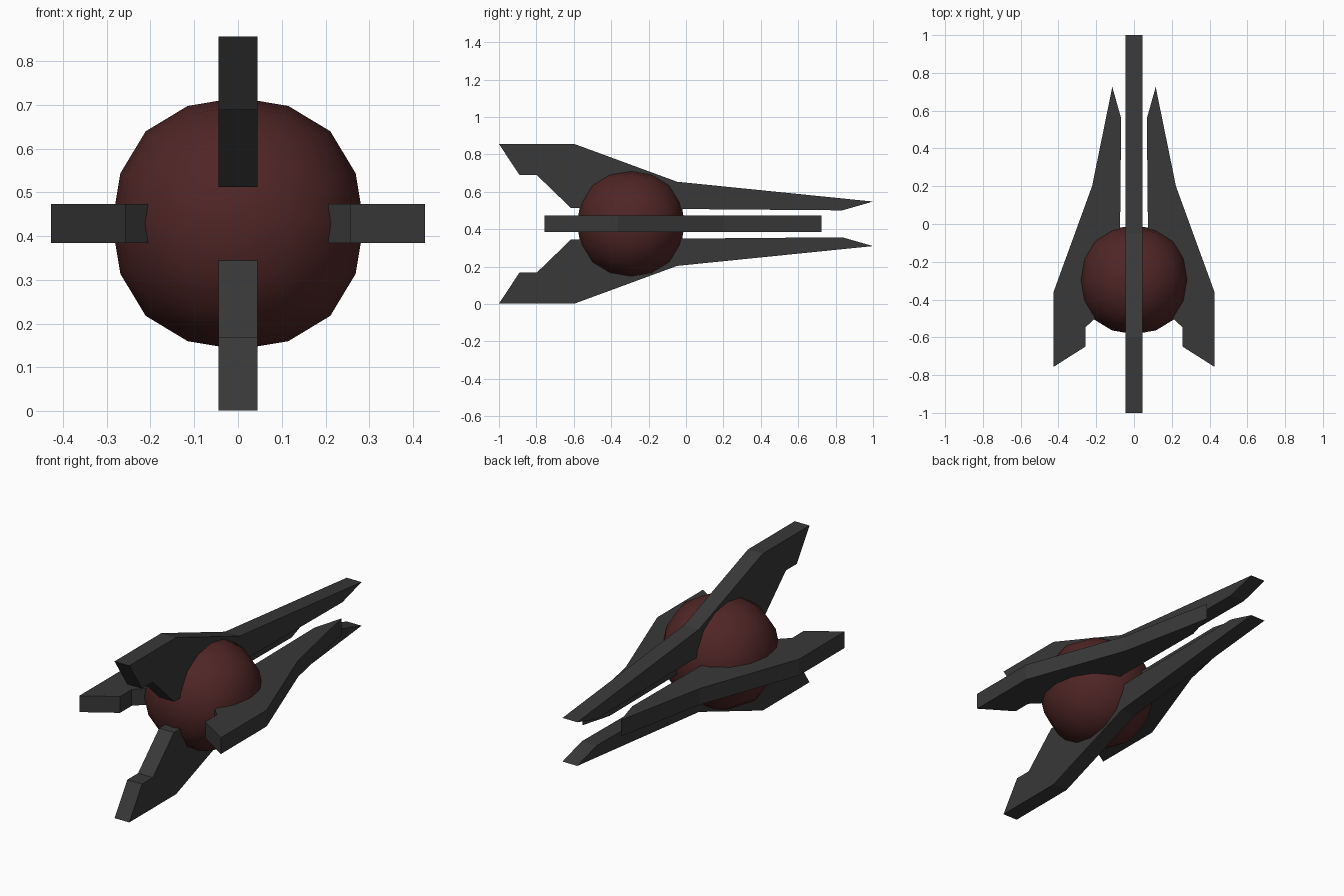
import bpy
import bmesh
from mathutils import Matrix, Vector

if "Cube" in bpy.data.objects:
    bpy.data.objects.remove(bpy.data.objects["Cube"], do_unlink=True)

CENTRE = Vector((0, 0, 0.4285))
THICKNESS = 0.089


def make_material(name, rgb):
    mat = bpy.data.materials.new(name)
    mat.use_nodes = True
    colour = (*rgb, 1)
    mat.diffuse_color = colour
    mat.node_tree.nodes["Principled BSDF"].inputs["Base Color"].default_value = colour
    return mat


def add_object(name, bm, mat):
    mesh = bpy.data.meshes.new(name)
    bm.to_mesh(mesh)
    bm.free()
    mesh.materials.append(mat)
    obj = bpy.data.objects.new(name, mesh)
    bpy.context.collection.objects.link(obj)
    return obj


def make_blade(name, profile, axis, mat):
    """Extrude a (length, distance from axis) outline outwards along axis."""
    out = Vector(axis)
    side = out.cross(Vector((0, 1, 0))) * THICKNESS
    bm = bmesh.new()
    face = bm.faces.new([bm.verts.new(CENTRE + Vector((0, y, 0)) + out * r - side / 2)
                         for y, r in profile])
    moved = bmesh.ops.extrude_face_region(bm, geom=[face])
    bmesh.ops.translate(bm, vec=side,
                        verts=[v for v in moved["geom"] if isinstance(v, bmesh.types.BMVert)])
    bmesh.ops.recalc_face_normals(bm, faces=bm.faces)
    return add_object(name, bm, mat)


dark_grey = make_material("dark grey", (0.04, 0.04, 0.04))
dark_red = make_material("dark red", (0.08, 0.019, 0.019))

# Round core: a cube subdivided into a ball
bm = bmesh.new()
bmesh.ops.create_cube(bm, size=2, matrix=Matrix.Translation(CENTRE + Vector((0, -0.295, 0)))
                      @ Matrix.Scale(0.328, 4))
for f in bm.faces:
    f.smooth = True
core = add_object("core", bm, dark_red)
subsurf = core.modifiers.new("Round", 'SUBSURF')
subsurf.levels = subsurf.render_levels = 2
subsurf.use_limit_surface = False

# Long upper and lower blades
long_profile = [(-1, 0.427), (-0.597, 0.427), (-0.048, 0.225), (1, 0.119),
                (0.835, 0.072), (-0.615, 0.084), (-0.797, 0.26), (-0.89, 0.26)]
make_blade("upper_blade", long_profile, (0, 0, 1), dark_grey)
make_blade("lower_blade", long_profile, (0, 0, -1), dark_grey)

# Shorter side blades
short_profile = [(-0.757, 0.427), (-0.363, 0.427), (0.2, 0.222), (0.725, 0.115),
                 (0.56, 0.068), (-0.37, 0.077), (-0.548, 0.257), (-0.649, 0.257)]
make_blade("left_blade", short_profile, (1, 0, 0), dark_grey)
make_blade("right_blade", short_profile, (-1, 0, 0), dark_grey)
